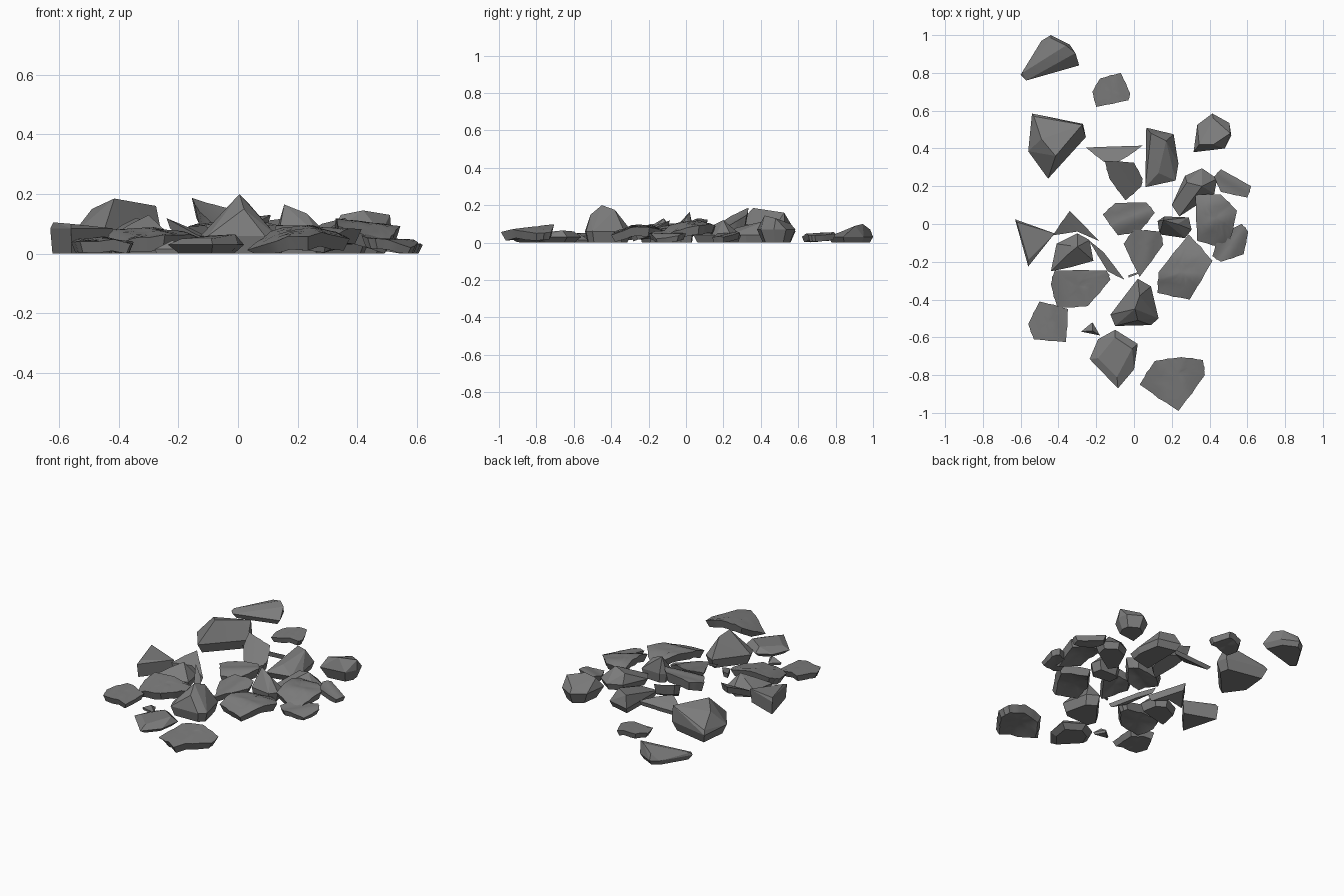
import bpy, bmesh, math
from mathutils import Vector

stone = bpy.data.materials.new("grey stone")
stone.diffuse_color = (0.2, 0.2, 0.2, 1)


def finish(name, bm, angle):
    bmesh.ops.recalc_face_normals(bm, faces=bm.faces)
    me = bpy.data.meshes.new(name)
    bm.to_mesh(me)
    bm.free()
    me.materials.append(stone)
    ob = bpy.data.objects.new(name, me)
    bpy.context.collection.objects.link(ob)
    bpy.ops.object.select_all(action='DESELECT')
    ob.select_set(True)
    bpy.context.view_layer.objects.active = ob
    bpy.ops.object.shade_smooth_by_angle(angle=math.radians(angle))


def rock(name, outline, rim, peaks, inset=0.85):
    """Faceted chunk: hull of a base outline, a raised rim and a few peaks."""
    bm = bmesh.new()
    c = sum((Vector(p) for p in outline), Vector((0, 0))) / len(outline)
    for p in outline:
        q = c + (Vector(p) - c) * inset
        bm.verts.new((p[0], p[1], rim))
        bm.verts.new((q.x, q.y, 0))
    for p in peaks:
        bm.verts.new(p)
    r = bmesh.ops.convex_hull(bm, input=bm.verts)
    bmesh.ops.delete(bm, geom=list({v for v in r["geom_interior"] if isinstance(v, bmesh.types.BMVert)}),
                     context='VERTS')
    bmesh.ops.dissolve_limit(bm, angle_limit=0.05, verts=bm.verts, edges=bm.edges)
    finish(name, bm, 10)


def plate(name, outline, h, gx=0, gy=0, thick=0.045, curl=1.0, axis=90):
    """Curved broken plate: mid height h, slopes gx and gy, arched and rippled across the axis."""
    pts = [Vector(p) for p in outline]
    c = sum(pts, Vector((0, 0))) / len(pts)
    ring = []
    for i, p in enumerate(pts):
        q = pts[(i + 1) % len(pts)]
        # each edge bows out slightly at its middle
        ring += [p, p.lerp(q, 0.33), c + (p.lerp(q, 0.5) - c) * 1.03, p.lerp(q, 0.67)]
    across = Vector((math.sin(math.radians(axis)), -math.cos(math.radians(axis))))
    ripple = 0.004 if curl > 0.9 else 0
    bm = bmesh.new()

    def vert(p, s, drop):
        d = (p - c) * s
        u = d.dot(across)
        z = h + gx * d.x + gy * d.y - curl * u * u + ripple * math.sin(u * 60) - drop
        return bm.verts.new((c.x + d.x, c.y + d.y, max(z, 0.0 if drop else 0.012)))

    layers = [(0.25, 0), (0.5, 0), (0.75, 0), (1, 0), (0.86, thick), (0.45, thick)]
    rows = [[vert(p, s, d) for p in ring] for s, d in layers]
    n = len(ring)
    for a, b in zip(rows, rows[1:]):
        for i in range(n):
            j = (i + 1) % n
            bm.faces.new((a[i], a[j], b[j], b[i]))
    for row, drop in ((rows[0], 0), (rows[-1], thick)):
        mid = vert(c, 1e-6, drop)
        mid.co.xy = c
        for i in range(n):
            bm.faces.new((row[i], row[(i + 1) % n], mid))
    finish(name, bm, 35)


# Faceted chunks
rock("chunk_back_left", [(-.60, .79), (-.49, .97), (-.44, 1), (-.34, .95), (-.29, .84), (-.57, .76)], .03,
     [(-.59, .80, .045), (-.31, .905, .09), (-.36, .945, .1), (-.44, .985, .07)])
rock("chunk_large_left", [(-.54, .585), (-.27, .53), (-.255, .46), (-.455, .24), (-.56, .385)], .06,
     [(-.275, .525, .16), (-.415, .36, .185), (-.49, .45, .15), (-.53, .57, .085)], .82)
rock("chunk_front_peak", [(.02, -.29), (.09, -.33), (.13, -.5), (.09, -.535), (-.1, -.54), (-.125, -.48)], .06,
     [(.005, -.45, .2), (.03, -.38, .175), (.02, -.51, .15)])
rock("chunk_left_point", [(-.63, .025), (-.42, -.05), (-.56, -.225)], .085,
     [(-.62, .01, .105), (-.56, -.19, .1)], .92)
rock("chunk_left_wedge", [(-.44, -.25), (-.41, -.105), (-.3, -.05), (-.235, -.085), (-.215, -.195), (-.34, -.23)],
     .05, [(-.3, -.12, .13), (-.36, -.17, .1)])
rock("chunk_middle_dark", [(.125, .015), (.16, .04), (.29, .035), (.305, -.03), (.27, -.075), (.135, -.055)], .06,
     [(.155, .02, .165), (.23, .0, .135)])
rock("chunk_back_right", [(.335, .525), (.415, .585), (.505, .535), (.515, .47), (.48, .4), (.315, .38)], .07,
     [(.345, .42, .13), (.42, .42, .145), (.51, .48, .13), (.42, .56, .1)], .7)
rock("chunk_inner_right", [(.2, .1), (.27, .255), (.36, .295), (.44, .24), (.425, .16), (.24, .04)], .04,
     [(.28, .22, .10), (.36, .2, .12)])
rock("chunk_front", [(-.235, -.715), (-.19, -.61), (-.1, -.56), (.02, -.635), (0, -.77), (-.085, -.87)], .03,
     [(-.19, -.71, .05), (-.1, -.6, .06), (-.01, -.66, .065), (-.09, -.81, .05)], .72)
rock("chunk_back_slab", [(.065, .51), (.21, .475), (.235, .32), (.22, .23), (.06, .195)], .04,
     [(.09, .48, .11), (.17, .44, .12), (.13, .27, .08)])
rock("chip_front", [(-.28, -.57), (-.22, -.52), (-.18, -.59)], .015, [(-.22, -.565, .045)])

# Curved plates
plate("plate_back", [(-.22, .7), (-.18, .77), (-.07, .8), (-.02, .69), (-.03, .655), (-.2, .62)], .048, .05, .05,
      .035, 1.2, 100)
plate("plate_thin_back", [(-.255, .405), (.045, .415), (-.03, .36), (-.12, .31), (-.16, .33)], .08, .05, -.5,
      .03, .5, 0)
plate("plate_tall_back", [(-.155, .335), (0, .325), (.045, .24), (.04, .2), (-.045, .125), (-.13, .24)], .115,
      -.25, .45, .06, -1.0, 120)
plate("plate_right_low", [(.425, .25), (.46, .29), (.62, .2), (.6, .14), (.46, .17)], .045, -.15, .0, .035, 1, 150)
plate("plate_right", [(.325, .155), (.46, .155), (.545, .07), (.5, -.13), (.335, -.09)], .105, -.15, .1, .05, 1.8, 20)
plate("plate_right_edge", [(.415, -.17), (.45, -.06), (.57, 0), (.605, -.04), (.58, -.16), (.46, -.2)], .05,
      -.2, .1, .035, 1, 60)
plate("plate_centre", [(-.165, .05), (-.1, .11), (.065, .115), (.11, .06), (.03, -.04), (-.085, -.06)], .11,
      .1, .15, .06, 1.8, 20)
plate("plate_centre_front", [(-.055, -.105), (0, -.03), (.14, -.04), (.155, -.11), (.03, -.28)], .085,
      .05, .2, .04, 1.2, 80)
plate("plate_front_right", [(.13, -.255), (.29, -.055), (.415, -.195), (.295, -.4), (.125, -.365)], .09,
      -.05, .08, .05, 1.8, 0)
plate("plate_front_large", [(.03, -.85), (.11, -.725), (.25, -.705), (.365, -.72), (.375, -.8), (.235, -.99)], .085,
      0, .12, .05, 1.8, 100)
plate("plate_front_left", [(-.56, -.53), (-.5, -.41), (-.35, -.45), (-.36, -.625), (-.53, -.61)], .05,
      0, .05, .04, 1.2, 100)
plate("plate_left", [(-.44, -.32), (-.42, -.245), (-.145, -.245), (-.125, -.295), (-.245, -.435), (-.405, -.445)],
      .075, .03, .15, .05, 1.0, 110)
plate("plate_left_tilted", [(-.43, -.06), (-.34, .07), (-.185, -.09), (-.3, -.04)], .08, -.05, .4, .04, .5, 130)
plate("sliver", [(-.24, -.085), (-.16, -.15), (-.05, -.295), (-.14, -.25)], .075, -.3, .15, .03, .8, 125)
plate("splinter", [(-.03, -.272), (.02, -.255), (.022, -.264), (-.028, -.283)], .05, 0, 0, .012, 0)
